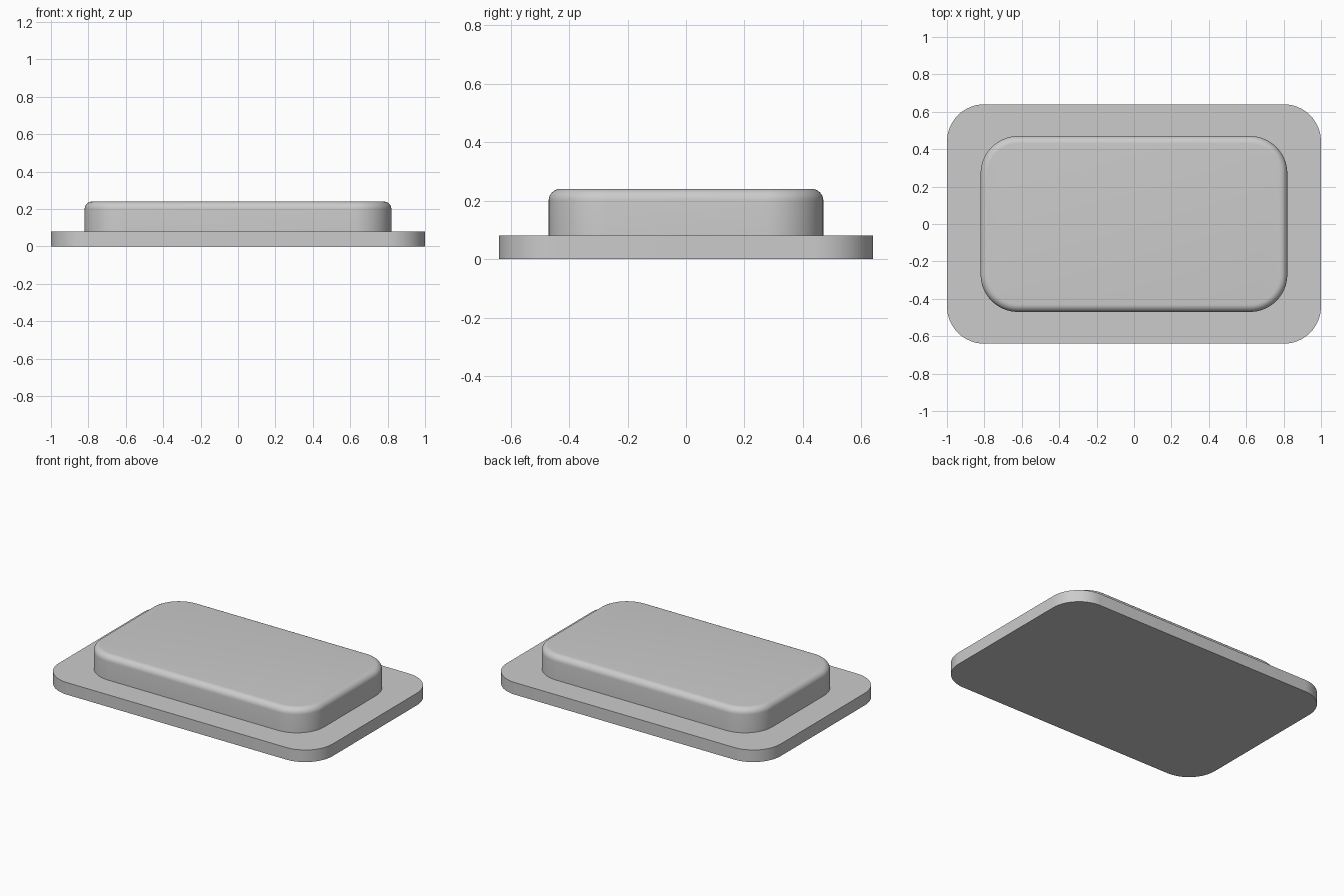
import bpy, bmesh, math

if "Cube" in bpy.data.objects:
    bpy.data.objects.remove(bpy.data.objects["Cube"])

grey = bpy.data.materials.new("light_grey")
grey.diffuse_color = (0.6, 0.6, 0.6, 1)
grey.use_nodes = True
grey.node_tree.nodes["Principled BSDF"].inputs["Base Color"].default_value = grey.diffuse_color


def outline(hx, hy, r, steps=16):
    """Rounded rectangle, counter-clockwise."""
    pts = []
    for i, (sx, sy) in enumerate([(1, 1), (-1, 1), (-1, -1), (1, -1)]):
        for k in range(steps + 1):
            a = math.pi / 2 * (i + k / steps)
            pts.append((sx * (hx - r) + r * math.cos(a),
                        sy * (hy - r) + r * math.sin(a)))
    return pts


def slab(name, hx, hy, r, z0, z1, fillet=0.0):
    """Rounded plate built from stacked outlines, with an optional top fillet."""
    levels = [(z0, 0.0)]
    if fillet:
        for k in range(9):
            a = math.pi / 2 * k / 8
            levels.append((z1 - fillet + fillet * math.sin(a),
                           fillet * (1 - math.cos(a))))
    else:
        levels.append((z1, 0.0))
    bm = bmesh.new()
    rings = [[bm.verts.new((x, y, z)) for x, y in outline(hx - d, hy - d, r - d)]
             for z, d in levels]
    for low, high in zip(rings, rings[1:]):
        for i in range(len(low)):
            j = (i + 1) % len(low)
            bm.faces.new((low[i], low[j], high[j], high[i]))
    bm.faces.new(rings[0][::-1])
    bm.faces.new(rings[-1])
    mesh = bpy.data.meshes.new(name)
    bm.to_mesh(mesh)
    bm.free()
    mesh.materials.append(grey)
    ob = bpy.data.objects.new(name, mesh)
    bpy.context.collection.objects.link(ob)
    bpy.ops.object.select_all(action='DESELECT')
    ob.select_set(True)
    bpy.context.view_layer.objects.active = ob
    bpy.ops.object.shade_smooth_by_angle(angle=math.radians(30))


# Wide flange and raised, softly filleted block
slab("base_flange", 1.0, 0.64, 0.2, 0.0, 0.08)
slab("raised_block", 0.82, 0.47, 0.2, 0.08, 0.24, fillet=0.04)
